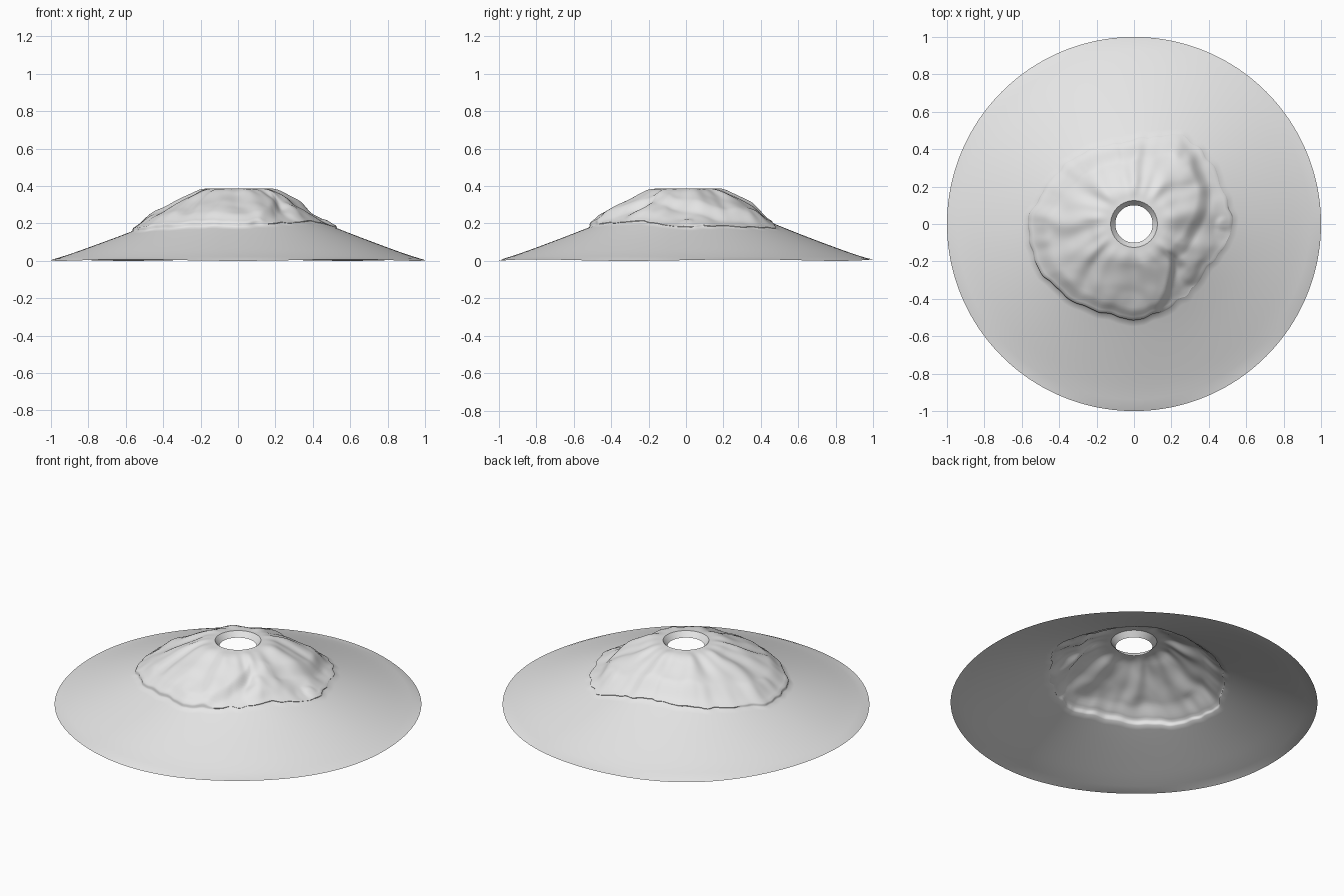
import bpy, bmesh, math
from mathutils import Vector, noise

if "Cube" in bpy.data.objects:
    bpy.data.objects.remove(bpy.data.objects["Cube"])

SEG = 256

# profiles (radius, height) and outlines (degrees, radius)
CAP = [(.125, .388), (.19, .383), (.28, .34), (.38, .292), (.47, .243), (.52, .222), (.6, .188)]
SKIRT = [(.3, .27), (.4, .228), (.5, .186), (.6, .146), (.7, .108), (.8, .071), (.9, .035), (1, .004)]
EDGE = [(0, .52), (20, .5), (40, .52), (62, .53), (80, .46), (100, .43), (120, .45), (140, .48),
        (160, .50), (175, .56), (200, .56), (215, .54), (230, .52), (250, .49), (270, .51),
        (290, .48), (310, .46), (330, .45), (345, .49), (360, .52)]
UPPER = [(0, .34), (30, .43), (50, .49), (65, .56), (80, .75), (265, .75), (285, .5),
         (300, .38), (320, .27), (340, .29), (360, .34)]
# soft lumps on the cap: x, y, size, height
LUMPS = [(.31, -.16, .07, .014), (.48, 0, .035, .014), (.3, -.27, .05, .01),
         (.43, .3, .05, .008), (.27, .38, .06, .012), (-.5, -.06, .06, .01),
         (-.33, -.36, .08, .008), (-.02, -.44, .07, .008)]


def lerp(table, x):
    for (a, p), (b, q) in zip(table, table[1:]):
        if x <= b:
            return p + (q - p) * max(0, (x - a) / (b - a))
    return table[-1][1]


def smooth(a, b, x):
    t = min(1, max(0, (x - a) / (b - a)))
    return t * t * (3 - 2 * t)


def soft(table, x, w):
    return sum(lerp(table, x + w * k) for k in (-1, 0, 1)) / 3


def edge_radius(a):
    n = noise.noise(Vector((math.cos(a) * 7, math.sin(a) * 7, 3)))
    return lerp(EDGE, math.degrees(a)) + .018 * n


def skirt_height(r, a):
    p = Vector((r * math.cos(a) * 2.5, r * math.sin(a) * 2.5, 5))
    return soft(SKIRT, r, .03) + .006 * noise.noise(p) * (1 - r)


def cap_height(r, a):
    x, y = r * math.cos(a), r * math.sin(a)
    z = soft(CAP, r, .02)
    # lower terrace on the right side
    up = lerp(UPPER, math.degrees(a)) + .02 * noise.noise(Vector((x * 9, y * 9, 1)))
    z -= .034 * smooth(up - .045, up + .03, r) * (1 - smooth(.45, .56, r) * .4)
    # radial flow ridges and fine lumps
    fade = smooth(.13, .25, r)
    wob = 1.2 * noise.noise(Vector((x * 4, y * 4, 8)))
    z += fade * (.006 * math.sin(9 * a + wob * 2) + .003 * math.sin(17 * a + wob * 4))
    z += fade * .009 * noise.noise(Vector((x * 9, y * 9, 2)))
    for lx, ly, s, h in LUMPS:
        z += h * math.exp(-(((x - lx) ** 2 + (y - ly) ** 2) / s ** 2) ** 2)
    return z


def column(a):
    """Points from the hole outward along one direction."""
    R = edge_radius(a)
    pts = [(.1, .357), (.125, .388)]                      # sloped collar
    n = 30
    for i in range(1, n + 1):                             # lumpy cap
        r = .125 + (R - .125) * i / n
        # cap settles onto the skirt near its rounded lip, more at the back
        back = .5 + .5 * math.cos(a - math.radians(105))
        k = smooth(.86 - .2 * back, 1, i / n) * (.35 + .45 * back)
        s = skirt_height(r, a)
        c = max(cap_height(r, a), s + .006)
        pts.append((r, c + (s - c) * k))
    s = skirt_height(R, a)
    lip = pts[-1][1]
    pts.append((R + .005, s + (lip - s) * .55))           # rounded lip
    pts.append((R + .004, s + (lip - s) * .2))
    pts.append((R + .009, skirt_height(R + .009, a)))
    m = 16
    for i in range(1, m + 1):                             # plain skirt
        r = R + .009 + (1 - R - .009) * i / m
        z = skirt_height(r, a)
        if i == m:
            z = .004 + .004 * math.sin(5 * a)
        pts.append((r, z))
    return pts


bm = bmesh.new()
grid = []
for j in range(SEG):
    a = 2 * math.pi * j / SEG
    grid.append([bm.verts.new((r * math.cos(a), r * math.sin(a), max(0, z))) for r, z in column(a)])
for j in range(SEG):
    p, q = grid[j], grid[(j + 1) % SEG]
    for i in range(len(p) - 1):
        bm.faces.new((p[i], p[i + 1], q[i + 1], q[i]))
mesh = bpy.data.meshes.new("shade_shell")
bm.to_mesh(mesh)
bm.free()

shell = bpy.data.objects.new("shade_shell", mesh)
bpy.context.collection.objects.link(shell)
mat = bpy.data.materials.new("pale grey")
mat.diffuse_color = (.8, .8, .8, 1)
mat.use_nodes = True
mat.node_tree.nodes["Principled BSDF"].inputs["Base Color"].default_value = mat.diffuse_color
mesh.materials.append(mat)
bpy.context.view_layer.objects.active = shell
shell.select_set(True)
bpy.ops.object.shade_smooth_by_angle(angle=math.radians(50))
